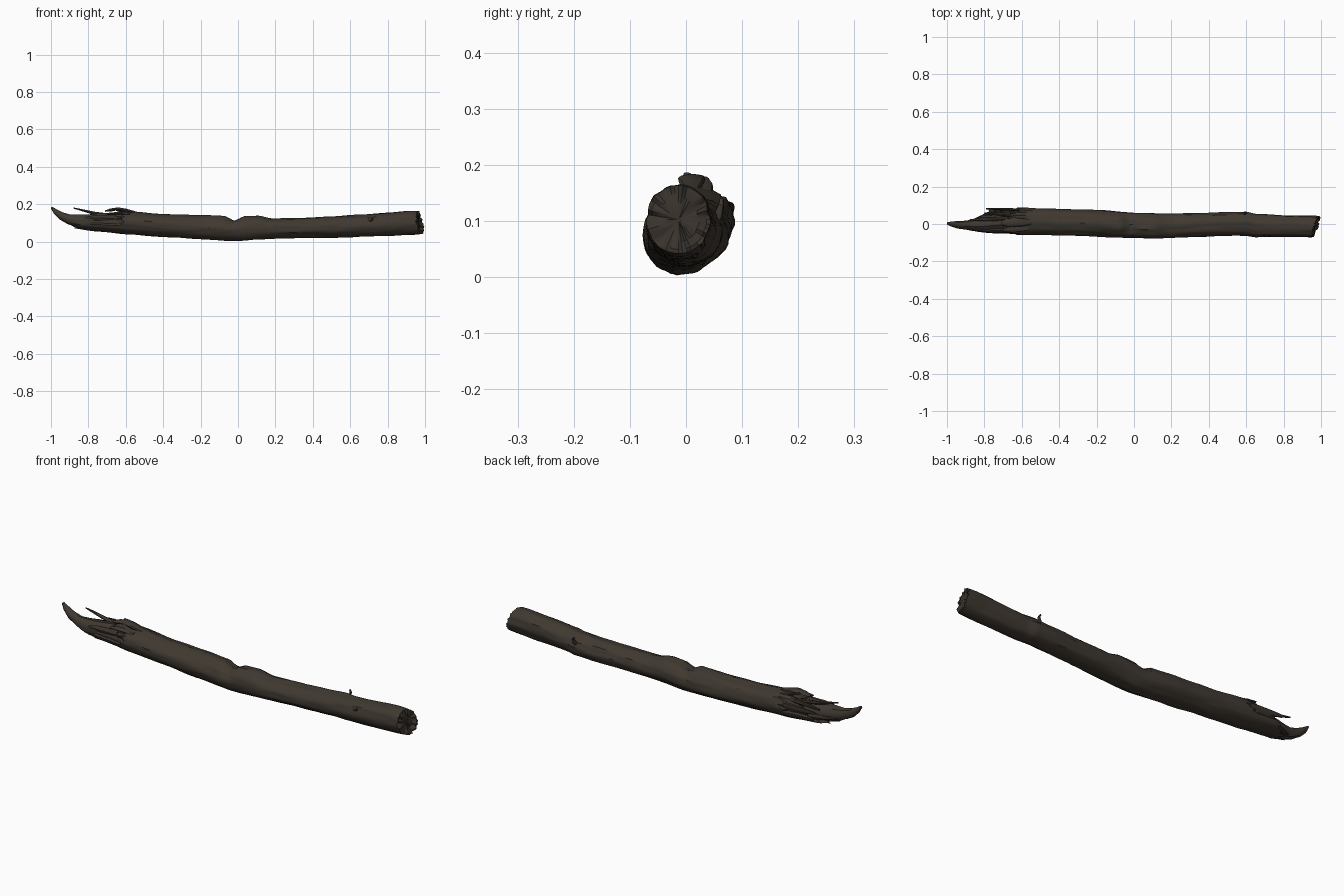
import bpy, bmesh, math, random
from mathutils import Vector, noise

if "Cube" in bpy.data.objects:
    bpy.data.objects.remove(bpy.data.objects["Cube"])

random.seed(4)

def material(name, rgb):
    m = bpy.data.materials.new(name)
    m.diffuse_color = (*rgb, 1)
    m.use_nodes = True
    m.node_tree.nodes["Principled BSDF"].inputs["Base Color"].default_value = m.diffuse_color
    return m

BARK = material("dark bark", (0.050, 0.040, 0.030))
WOOD = material("weathered wood", (0.042, 0.033, 0.026))

def finish(name, bm, mats, angle=35):
    bmesh.ops.recalc_face_normals(bm, faces=bm.faces)
    me = bpy.data.meshes.new(name)
    bm.to_mesh(me)
    bm.free()
    for m in mats:
        me.materials.append(m)
    ob = bpy.data.objects.new(name, me)
    bpy.context.collection.objects.link(ob)
    bpy.ops.object.select_all(action='DESELECT')
    ob.select_set(True)
    bpy.context.view_layer.objects.active = ob
    bpy.ops.object.shade_smooth_by_angle(angle=math.radians(angle))
    return ob

def bridge(bm, a, b, mat=0):
    n = len(a)
    for i in range(n):
        bm.faces.new((a[i], a[(i + 1) % n], b[(i + 1) % n], b[i])).material_index = mat

# Trunk profile: x, bottom z, top z, front y, back y
PROFILE = [
    (-0.90, .070, .140, -.045, .070), (-0.75, .053, .158, -.055, .090),
    (-0.60, .038, .163, -.060, .088), (-0.40, .024, .147, -.063, .081),
    (-0.20, .011, .141, -.066, .076), (0.00, .002, .136, -.076, .061),
    (0.11, .010, .141, -.081, .059), (0.18, .014, .126, -.079, .058),
    (0.35, .017, .129, -.070, .059), (0.50, .017, .135, -.063, .063),
    (0.60, .022, .141, -.063, .065), (0.65, .026, .144, -.071, .055),
    (0.80, .033, .156, -.071, .049), (0.92, .037, .167, -.071, .046),
    (1.01, .042, .163, -.071, .043)]

def profile(x):
    for p, q in zip(PROFILE, PROFILE[1:]):
        if x <= q[0]:
            break
    t = max(0, min(1, (x - p[0]) / (q[0] - p[0])))
    t = t * t * (3 - 2 * t) * .5 + t * .5
    return [a + (b - a) * t for a, b in zip(p[1:], q[1:])]

def surface(x, th, scale=1.0):
    lo, hi, f, b = profile(x)
    s, c = math.sin(th), math.cos(th)
    # long bark ridges and broad lumps
    d = .005 * (noise.noise((x * 3, c * 2.2, s * 2.2)) - .3)
    d += .0025 * noise.noise((x * 9, c * 7, s * 7))
    # notch across the top at the middle
    d -= .026 * max(0, s) ** 1.5 * max(0, 1 - abs(x + .02) / .05)
    # missing bark above a ragged line near the broken end
    if s > -.25 and x < -.63 + .07 * noise.noise((c * 3, s * 3, 5)):
        d -= .009
    ry, rz = ((b - f) / 2 + d) * scale, ((hi - lo) / 2 + d) * scale
    return Vector((x, (f + b) / 2 + ry * c, (lo + hi) / 2 + rz * s))

SIDES, RINGS = 44, 170
angles = [2 * math.pi * i / SIDES for i in range(SIDES)]

def left_end(th):   # jagged break, longest underneath
    return -.755 + .085 * math.sin(th) + .03 * math.cos(th) + random.uniform(-.035, .025)

def right_end(th):  # skewed cut with a longer lower lip
    s, c = math.sin(th), math.cos(th)
    return .972 - .010 * s + .016 * c + random.uniform(-.006, .006)

# Trunk
bm = bmesh.new()
starts = [left_end(t) for t in angles]
ends = [right_end(t) for t in angles]
rings = []
for r in range(RINGS + 1):
    u = r / RINGS
    rings.append([bm.verts.new(surface(a + (b - a) * u, t)) for a, b, t in zip(starts, ends, angles)])
for a, b in zip(rings, rings[1:]):
    bridge(bm, a, b)
# Broken caps, as rings shrinking to a point
def cap(ring, xs, steps, depth_x, rough):
    for scale, mix in steps:
        new = []
        for x, t in zip(xs, angles):
            p = surface(x, t, scale)
            p.x = x + (depth_x - x) * mix + random.uniform(-rough, rough) * scale
            new.append(bm.verts.new(p))
        bridge(bm, ring, new, 1)
        ring = new
    bm.faces.new(ring).material_index = 1
cap(rings[0], starts, [(.84, .25), (.6, .7), (.3, .95), (.08, 1)], -.70, .012)
cap(rings[-1], ends, [(.88, .1), (.65, .8), (.35, .9), (.08, 1)], .965, .005)
finish("trunk", bm, (BARK, WOOD))

# Tapered pieces swept along a path of (x, y, z, half width, half height)
def sweep(name, path, mat, sides=10, rough=.15):
    bm = bmesh.new()
    pts = [Vector(p[:3]) for p in path]
    last = None
    for i, p in enumerate(path):
        t = (pts[min(i + 1, len(pts) - 1)] - pts[max(i - 1, 0)]).normalized()
        ref = Vector((0, 0, 1)) if abs(t.z) < .8 else Vector((1, 0, 0))
        side = t.cross(ref).normalized()
        up = side.cross(t)
        ring = []
        for k in range(sides):
            a = 2 * math.pi * k / sides
            j = 1 + random.uniform(-rough, rough)
            ring.append(bm.verts.new(pts[i] + (side * math.cos(a) * p[3] + up * math.sin(a) * p[4]) * j))
        if last:
            bridge(bm, last, ring)
        else:
            bm.faces.new(ring)
        last = ring
    bm.faces.new(last)
    return finish(name, bm, (mat,))

# Long upturned spike at the broken end
sweep("end_spike", [(-.997, .002, .183, .007, .005), (-.975, 0, .160, .013, .015),
                    (-.945, -.003, .138, .020, .020), (-.90, -.005, .119, .024, .027),
                    (-.86, -.006, .109, .033, .034), (-.80, -.002, .103, .045, .043),
                    (-.70, .010, .103, .052, .048)], BARK, 14, .1)

# Loose splinters around the break
SPLINTERS = [
    [(-.88, .022, .180, .003, .003), (-.83, .024, .167, .008, .006), (-.76, .026, .150, .012, .009), (-.68, .028, .14, .014, .01)],
    [(-.79, .083, .125, .004, .006), (-.74, .081, .122, .006, .012), (-.66, .076, .118, .008, .018), (-.56, .07, .112, .008, .02)],
    [(-.80, .058, .136, .004, .005), (-.75, .056, .139, .008, .007), (-.66, .05, .14, .012, .01)],
    [(-.87, .018, .092, .004, .004), (-.82, .032, .090, .014, .013), (-.72, .045, .09, .025, .025)],
    [(-.82, -.038, .125, .004, .006), (-.77, -.036, .126, .010, .013), (-.66, -.03, .125, .014, .02)]]
for i, s in enumerate(SPLINTERS):
    sweep(f"splinter_{i + 1}", s, WOOD, 8)

# Raised bark flakes on top
sweep("bark_flake_1", [(-.71, .005, .163, .010, .004), (-.68, .008, .170, .022, .008),
                       (-.64, .010, .176, .024, .008), (-.60, .010, .167, .022, .010),
                       (-.54, .010, .152, .012, .008)], BARK, 10)
sweep("bark_flake_2", [(-.70, -.030, .148, .008, .005), (-.65, -.028, .152, .016, .008),
                       (-.57, -.025, .146, .012, .009)], BARK, 8)
sweep("bark_flake_3", [(-.67, .034, .176, .006, .004), (-.62, .036, .162, .014, .008),
                       (-.56, .036, .145, .012, .010)], BARK, 8)

# Twig stub on the back and knot on the front
sweep("twig_stub", [(.59, .046, .095, .014, .014), (.593, .058, .112, .008, .008),
                    (.598, .062, .128, .005, .005), (.59, .064, .138, .004, .004)], BARK, 8)
sweep("knot", [(.71, -.045, .115, .020, .014), (.71, -.063, .119, .014, .010),
               (.71, -.067, .120, .007, .005)], WOOD, 10)
